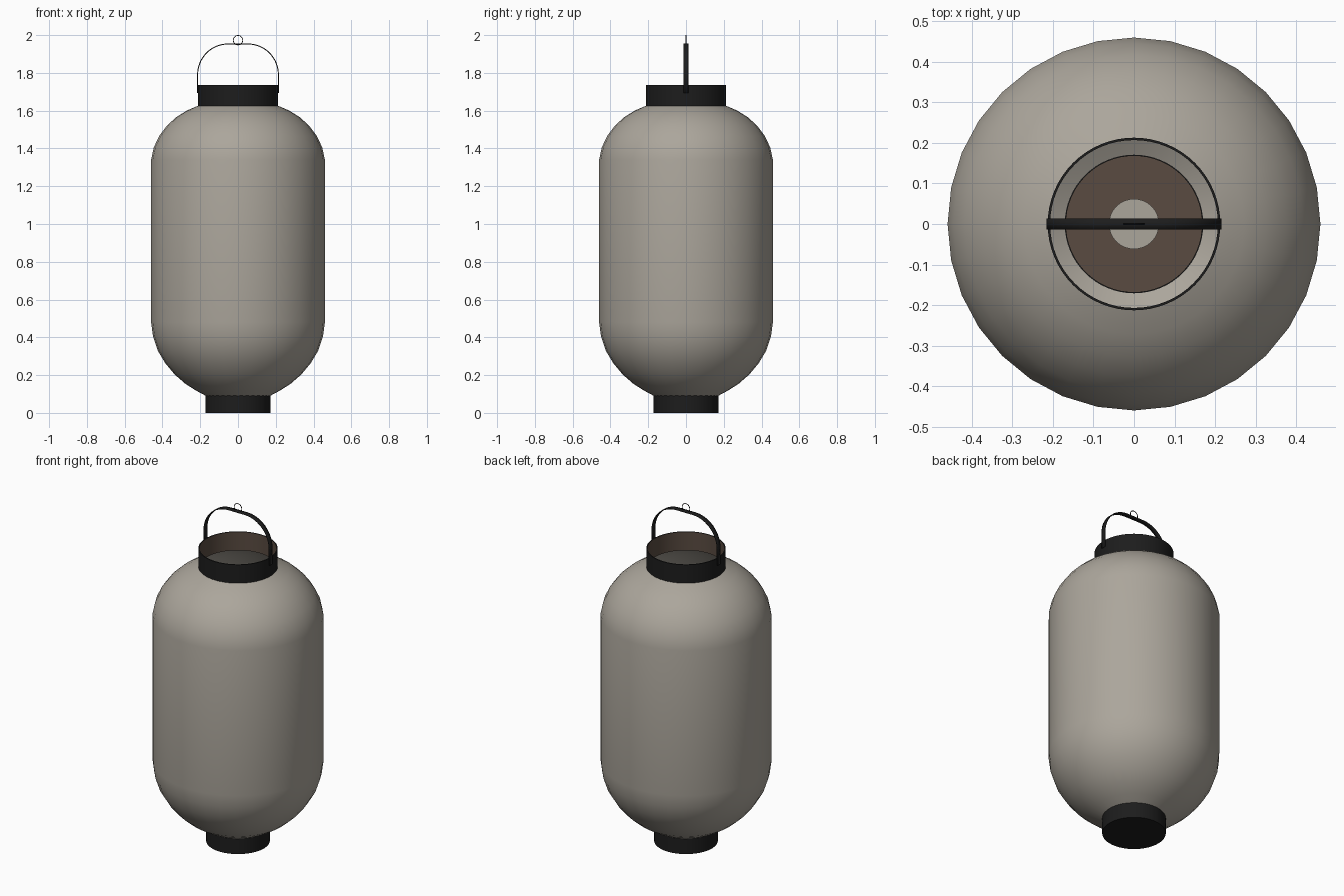
import bpy, bmesh, math
from mathutils import Vector

if "Cube" in bpy.data.objects:
    bpy.data.objects.remove(bpy.data.objects["Cube"], do_unlink=True)


def material(name, rgb):
    m = bpy.data.materials.new(name)
    m.use_nodes = True
    m.diffuse_color = (*rgb, 1)
    m.node_tree.nodes["Principled BSDF"].inputs["Base Color"].default_value = (*rgb, 1)
    return m


paper = material("warm grey paper", (0.41, 0.38, 0.33))
black = material("black lacquer", (0.012, 0.012, 0.012))
brown = material("brown wood", (0.10, 0.07, 0.052))


def finish(name, bm, mats, angle=35):
    mesh = bpy.data.meshes.new(name)
    bm.to_mesh(mesh)
    bm.free()
    ob = bpy.data.objects.new(name, mesh)
    bpy.context.collection.objects.link(ob)
    for m in mats:
        mesh.materials.append(m)
    bpy.ops.object.select_all(action='DESELECT')
    ob.select_set(True)
    bpy.context.view_layer.objects.active = ob
    bpy.ops.object.shade_smooth_by_angle(angle=math.radians(angle))
    return ob


def lathe(name, profile, mats, segments=64, rule=None, angle=35):
    """Spin (radius, height) points round z; the rule picks a material from a face."""
    bm = bmesh.new()
    verts = [bm.verts.new((r, 0, z)) for r, z in profile]
    edges = [bm.edges.new(pair) for pair in zip(verts, verts[1:])]
    bmesh.ops.spin(bm, geom=verts + edges, cent=(0, 0, 0), axis=(0, 0, 1),
                   angle=math.tau, steps=segments)
    bmesh.ops.remove_doubles(bm, verts=bm.verts, dist=1e-5)
    # Profiles run upwards on the outside, so faces should point away from the axis
    bm.normal_update()
    first = max(bm.faces, key=lambda f: f.calc_center_median().xy.length)
    c = first.calc_center_median()
    if first.normal.dot(Vector((c.x, c.y, 0))) < 0:
        bmesh.ops.reverse_faces(bm, faces=bm.faces)
    bm.normal_update()
    if rule:
        for f in bm.faces:
            f.material_index = rule(f)
    return finish(name, bm, mats, angle)


def inner_face(f):
    """Brown on walls facing the axis and on the floor inside."""
    c = f.calc_center_median()
    inward = f.normal.x * c.x + f.normal.y * c.y < -0.01 * c.xy.length
    floor = f.normal.z > 0.5 and c.xy.length < 0.165
    return 1 if inward or floor else 0


# Paper shade, open at both ends
lathe("paper_shade", [
    (0.17, 0.09), (0.222, 0.118), (0.28, 0.155), (0.335, 0.203), (0.385, 0.263),
    (0.425, 0.33), (0.45, 0.405), (0.46, 0.48), (0.46, 1.34), (0.446, 1.405),
    (0.418, 1.465), (0.376, 1.521), (0.328, 1.565), (0.272, 1.6), (0.21, 1.627),
], [paper], 32, angle=60)

# Top collar, an open ring with a brown inside
lathe("top_collar", [(0.207, 1.625), (0.213, 1.625), (0.213, 1.735),
                     (0.207, 1.735), (0.207, 1.625)], [black, brown], rule=inner_face)

# Bottom collar, a cup with a brown floor
lathe("bottom_collar", [(0, 0), (0.171, 0), (0.171, 0.092), (0.168, 0.092),
                        (0.168, 0.06), (0, 0.06)], [black, brown], rule=inner_face)

# Candle standing on the floor
lathe("candle", [(0.062, 0.06), (0.062, 0.2), (0.045, 0.2), (0, 0.2)], [paper], 32)

# Flat strap handle: two straight legs joined by a rounded arch
corner, half, spring, crown = 0.16, 0.214, 1.79, 1.953
path = [(half, 1.693)]
for i in range(13):
    a = math.radians(90 * i / 12)
    path.append((half - corner + corner * math.cos(a),
                 spring + (crown - spring) * math.sin(a)))
path += [(-x, z) for x, z in reversed(path)]
bm = bmesh.new()
rows = [[bm.verts.new((x, y, z)) for y in (-0.014, 0.014)] for x, z in path]
for a, b in zip(rows, rows[1:]):
    bm.faces.new((a[0], a[1], b[1], b[0]))
bmesh.ops.recalc_face_normals(bm, faces=bm.faces)
handle = finish("handle", bm, [black])
solid = handle.modifiers.new("thickness", 'SOLIDIFY')
solid.thickness = 0.005
solid.offset = 0

# Thin wire ring on top of the handle
bpy.ops.mesh.primitive_torus_add(location=(0, 0, 1.973), rotation=(math.pi / 2, 0, 0),
                                 major_radius=0.025, minor_radius=0.002,
                                 major_segments=32, minor_segments=8)
ring = bpy.context.object
ring.name = "hanging_ring"
ring.data.materials.append(black)
bpy.ops.object.shade_smooth_by_angle()
